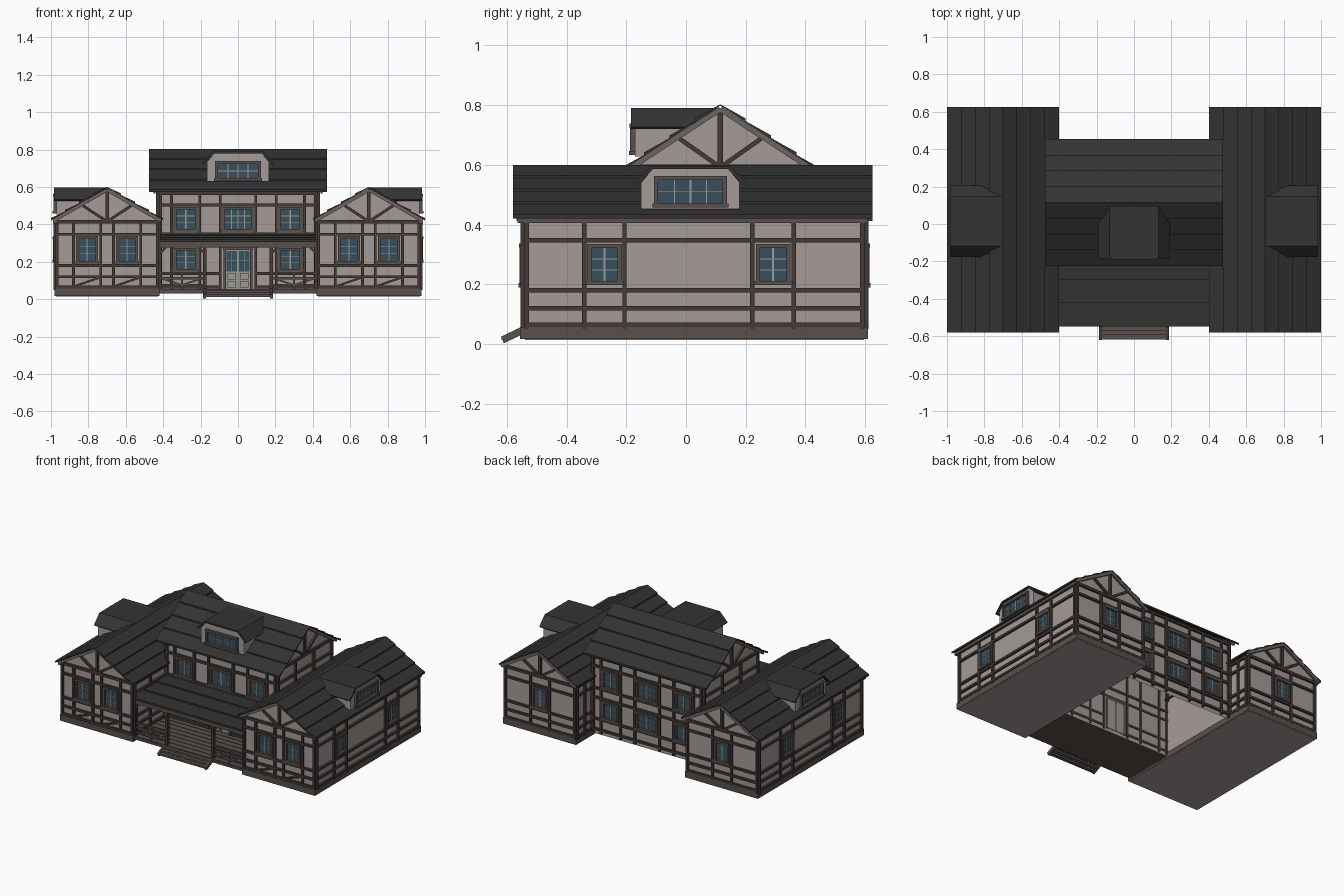
import bpy, bmesh
from mathutils import Matrix, Vector

cube = bpy.data.objects.get("Cube")
if cube:
    bpy.data.objects.remove(cube, do_unlink=True)

COLORS = {
    "plaster": (0.37, 0.33, 0.31),
    "dark_timber": (0.055, 0.042, 0.036),
    "brown_trim": (0.1, 0.079, 0.071),
    "gable_trim": (0.15, 0.125, 0.115),
    "roof_slate": (0.033, 0.033, 0.034),
    "window_glass": (0.039, 0.08, 0.112),
    "pale_paint": (0.33, 0.325, 0.305),
}
MATS = {}
for mat_name, rgb in COLORS.items():
    m = bpy.data.materials.new(mat_name)
    m.use_nodes = True
    m.diffuse_color = (*rgb, 1)
    bsdf = m.node_tree.nodes["Principled BSDF"]
    bsdf.inputs["Base Color"].default_value = (*rgb, 1)
    bsdf.inputs["Roughness"].default_value = 0.9
    MATS[mat_name] = m

PARTS = {}  # (object name, material) -> bmesh


def frame(origin, u, n):
    """Facade frame: u runs along the wall, z is up, n points outward."""
    cols = [Vector(u), Vector((0, 0, 1)), Vector(n), Vector(origin)]
    return Matrix([[c[i] for c in cols] for i in range(3)] + [[0, 0, 0, 1]])


def prism(part, F, pts, d0, d1, open_edge=None):
    if part not in PARTS:
        PARTS[part] = bmesh.new()
    bm = PARTS[part]
    a, b = [[bm.verts.new(F @ Vector((u, z, d))) for u, z in pts] for d in (d0, d1)]
    faces = [bm.faces.new(a), bm.faces.new(b)]
    for i in range(len(pts)):
        if i != open_edge:
            j = (i + 1) % len(pts)
            faces.append(bm.faces.new((a[i], a[j], b[j], b[i])))
    bmesh.ops.recalc_face_normals(bm, faces=faces)


def rect(part, F, u0, u1, z0, z1, d0, d1):
    prism(part, F, [(u0, z0), (u1, z0), (u1, z1), (u0, z1)], d0, d1)


def beam(part, F, a, b, w=0.015, d0=-0.004, d1=0.014):
    a, b = Vector(a), Vector(b)
    side = (b - a).normalized().orthogonal() * w / 2
    prism(part, F, [a - side, b - side, b + side, a + side], d0, d1)


def posts(part, F, us, z0, z1):
    for u in us:
        beam(part, F, (u, z0), (u, z1))


def rails(part, F, zs, u0, u1):
    for z in zs:
        beam(part, F, (u0, z), (u1, z))


def window(F, u, z0, z1, half, cols=2, rows=3):
    fr, gl, bars = ("window_frames", "brown_trim"), ("window_panes", "window_glass"), ("window_bars", "pale_paint")
    w = 0.014
    rect(gl, F, u - half + w, u + half - w, z0 + w, z1 - w, 0.001, 0.004)
    for s in (-1, 1):
        beam(fr, F, (u + s * (half - w / 2), z0), (u + s * (half - w / 2), z1), w, 0.001, 0.017)
    beam(fr, F, (u - half - 0.006, z0 + w / 2), (u + half + 0.006, z0 + w / 2), w, 0.001, 0.021)
    beam(fr, F, (u - half, z1 - w / 2), (u + half, z1 - w / 2), w, 0.001, 0.019)
    for i in range(1, cols):
        x = u + (2 * i / cols - 1) * (half - w)
        beam(bars, F, (x, z0 + w), (x, z1 - w), 0.007 if i * 2 == cols else 0.004, 0.002, 0.009)
    for i in range(1, rows):
        z = z0 + w + (z1 - z0 - 2 * w) * i / rows
        beam(bars, F, (u - half + w, z), (u + half - w, z), 0.003, 0.002, 0.007)


def course_slope(part, F, top, end, d0, d1, n=4):
    """Overlapping courses of slate from the ridge down to the eave."""
    top, end = Vector(top), Vector(end)
    up, down = Vector((0, 0.009)), Vector((0, -0.004))
    for i in range(n):
        a, b = top.lerp(end, i / n), top.lerp(end, (i + 1) / n)
        prism(part, F, [a, b + up, b + down, a + down], d0, d1)


def gable(F, half, tie, apex, slope, t=0.43):
    tim = ("gable_timbers", "dark_timber")
    beam(tim, F, (-half * 0.9, tie), (half * 0.9, tie), 0.018)
    beam(tim, F, (0, tie), (0, apex - 0.03), 0.018)
    for s in (-1, 1):
        beam(tim, F, (0, tie), (s * half * t, apex - half * t * slope - 0.025))
        beam(("bargeboards", "gable_trim"), F, (0, apex - 0.016),
             (s * half * 0.96, apex - half * 0.96 * slope - 0.013), 0.018, 0.015, 0.027)


def dormer(F, z0, z1):
    wall, roof = ("dormer_walls", "plaster"), ("dormer_roofs", "roof_slate")
    z = z0 - 0.005
    prism(wall, F, [(-.165, z), (.165, z), (.165, .735), (.125, .782), (-.125, .782), (-.165, .735)], -0.26, 0)
    rect(roof, F, -0.132, 0.132, 0.78, 0.79, -0.275, 0.014)
    for s in (-1, 1):
        prism(roof, F, [(s * .132, .79), (s * .192, .727), (s * .185, .72), (s * .125, .78)], -0.275, 0.014)
    window(F, 0, z0, z1, 0.122, 4, 2)


# Two side wings
wing_tim = ("wing_timbers", "dark_timber")
LEVELS = (0.065, 0.12, 0.18, 0.347)
for s in (-1, 1):
    front = frame((s * 0.7, -0.54, 0), (1, 0, 0), (0, -1, 0))
    back = frame((s * 0.7, 0.597, 0), (1, 0, 0), (0, 1, 0))
    outer = frame((s * 0.972, 0, 0), (0, 1, 0), (s, 0, 0))
    inner = frame((s * 0.428, 0, 0), (0, 1, 0), (-s, 0, 0))
    prism(("wing_walls", "plaster"), front,
          [(-.272, .014), (.272, .014), (.272, .432), (0, .59), (-.272, .432)], -1.137, 0)
    rect(("wing_plinths", "brown_trim"), front, -0.281, 0.281, 0.016, 0.057, -1.15, 0.016)
    # Plaster soffit under the plinth
    rect(("wing_walls", "plaster"), front, -0.28, 0.28, 0.0145, 0.0155, -1.149, 0.015)
    for e in (-1, 1):
        course_slope(("wing_roofs", "roof_slate"), front, (0, 0.6), (e * 0.3, 0.425), -1.165, 0.04)
    for F in (front, back):
        gable(F, 0.3, 0.415, 0.6, 0.583)
        rails(wing_tim, F, LEVELS, -0.272, 0.272)
        posts(wing_tim, F, (-0.268, 0.268), 0.05, 0.42)
    # Front wall: a pair of windows with braces below
    for u in (-0.107, 0.107):
        window(front, u, 0.19, 0.337, 0.058)
        posts(wing_tim, front, (u - 0.073, u + 0.073), 0.05, 0.41)
        beam(wing_tim, front, (u - 0.065, 0.07), (u + 0.065, 0.115), 0.011)
    window(back, 0, 0.19, 0.337, 0.058)
    posts(wing_tim, back, (-0.073, 0.073), 0.05, 0.41)
    # Outer wall
    rails(wing_tim, outer, LEVELS, -0.54, 0.597)
    posts(wing_tim, outer, (-0.533, -0.341, -0.206, 0.222, 0.361, 0.59), 0.05, 0.41)
    for u in (-0.273, 0.292):
        window(outer, u, 0.197, 0.335, 0.058)
    rect(("eave_boards", "brown_trim"), outer, -0.565, 0.61, 0.405, 0.424, -0.006, 0.017)
    # Inner wall, only where it stands free of the middle block
    for u0, u1 in ((-0.54, -0.18), (0.42, 0.597)):
        rails(wing_tim, inner, LEVELS + (0.41,), u0, u1)
        posts(wing_tim, inner, (u0 + 0.008, (u0 + u1) / 2, u1 - 0.008), 0.05, 0.41)
    dormer(frame((s * 0.97, 0.015, -0.194), (0, 1, 0), (s, 0, 0)), 0.651, 0.757)

# Middle block, open underneath
side = frame((0.425, 0.115, 0), (0, 1, 0), (1, 0, 0))
prism(("main_walls", "plaster"), side,
      [(-.295, .03), (.305, .03), (.305, .585), (0, .79), (-.295, .585)], -0.85, 0, open_edge=0)
for e in (-1, 1):
    course_slope(("main_roof", "roof_slate"), side, (0, 0.803), (e * 0.34, 0.577), -0.9, 0.05)
main_tim = ("main_timbers", "dark_timber")
for s in (-1, 1):
    F = frame((s * 0.425, 0.115, 0), (0, 1, 0), (s, 0, 0))
    gable(F, 0.34, 0.592, 0.803, 0.665, 0.4)
    rails(main_tim, F, (0.5,), -0.295, 0.305)
    posts(main_tim, F, (-0.288, -0.1, 0.1, 0.298), 0.42, 0.59)

main_front = frame((0, -0.18, 0), (1, 0, 0), (0, -1, 0))
main_back = frame((0, 0.42, 0), (1, 0, 0), (0, 1, 0))
for F in (main_front, main_back):
    rails(main_tim, F, (0.285, 0.35, 0.503, 0.565), -0.425, 0.425)
    posts(main_tim, F, (-0.415, -0.355, -0.205, -0.095, 0.095, 0.205, 0.355, 0.415), 0.04, 0.57)
    window(F, 0, 0.362, 0.493, 0.083, 4)
    for s in (-1, 1):
        rails(main_tim, F, (0.065, 0.138), s * 0.095, s * 0.425)
        for z0, z1 in ((0.148, 0.275), (0.362, 0.493)):
            window(F, s * 0.28, z0, z1, 0.064)
rails(main_tim, main_back, (0.065, 0.138), -0.095, 0.095)
window(main_back, 0, 0.148, 0.275, 0.083, 4)
dormer(frame((0, -0.17, 0), (1, 0, 0), (0, -1, 0)), 0.633, 0.738)

# Double front door: pale leaves with glass above
leaf, trim = ("door_leaves", "pale_paint"), ("door_frame", "brown_trim")
for s in (-1, 1):
    rect(leaf, main_front, s * 0.002, s * 0.064, 0.055, 0.262, -0.004, 0.004)
    rect(("door_glass", "window_glass"), main_front, s * 0.006, s * 0.061, 0.148, 0.258, 0.001, 0.007)
    beam(leaf, main_front, (s * 0.034, 0.15), (s * 0.034, 0.255), 0.003, 0.002, 0.01)
    beam(leaf, main_front, (s * 0.007, 0.205), (s * 0.06, 0.205), 0.003, 0.002, 0.01)
    for z in (0.062, 0.105):
        rect(leaf, main_front, s * 0.01, s * 0.057, z, z + 0.036, 0, 0.013)
    beam(trim, main_front, (s * 0.071, 0.05), (s * 0.071, 0.275), 0.015, -0.004, 0.018)
beam(trim, main_front, (-0.079, 0.27), (0.079, 0.27), 0.016, -0.004, 0.018)

# Porch: planked floor, lean-to roof, beam, posts, railings
porch = frame((0, -0.535, 0), (1, 0, 0), (0, -1, 0))
floor = ("porch_floor", "brown_trim")
rect(floor, porch, -0.43, 0.43, 0.03, 0.045, -0.355, 0.008)
for i in range(8):
    d = -0.355 + i * 0.0456
    rect(floor, porch, -0.43, 0.43, 0.045, 0.054, d, d + 0.041)
lean = frame((0, 0, 0), (0, 1, 0), (1, 0, 0))
course_slope(("porch_roof", "roof_slate"), lean, (-0.175, 0.345), (-0.548, 0.31), -0.43, 0.43, 3)
rect(("porch_beam", "brown_trim"), porch, -0.43, 0.43, 0.276, 0.307, -0.02, 0)
post, rail = ("porch_posts", "dark_timber"), ("porch_railings", "brown_trim")
for s in (-1, 1):
    for u in (0.178, 0.418):
        beam(post, porch, (s * u, 0.05), (s * u, 0.28), 0.02, -0.02, 0)
        out = -1 if u > 0.3 else 1
        beam(post, porch, (s * u, 0.245), (s * (u + out * 0.035), 0.28), 0.012, -0.016, -0.004)
    for z in (0.14, 0.112, 0.075):
        beam(rail, porch, (s * 0.18, z), (s * 0.42, z), 0.011, -0.015, -0.004)
    beam(rail, porch, (s * 0.3, 0.05), (s * 0.3, 0.14), 0.012, -0.015, -0.004)
    for u in (0.19, 0.41):
        beam(rail, porch, (s * u, 0.112), (s * 0.3, 0.075), 0.009, -0.014, -0.005)

# Entrance steps: sloping stringers carrying treads
for s in (-1, 1):
    F = frame((s * 0.18, 0, 0), (0, 1, 0), (s, 0, 0))
    beam(("step_stringers", "brown_trim"), F, (-0.615, 0.0135), (-0.545, 0.047), 0.024, -0.008, 0.008)
for i in range(3):
    F = frame((0, -0.557 - i * 0.0245, 0), (1, 0, 0), (0, -1, 0))
    z = 0.05 - i * 0.0125
    rect(("step_treads", "brown_trim"), F, -0.188, 0.188, z - 0.012, z, -0.0125, 0.0125)

# Turn every collected part into an object
for (name, mat), bm in PARTS.items():
    mesh = bpy.data.meshes.new(name)
    bm.to_mesh(mesh)
    bm.free()
    mesh.materials.append(MATS[mat])
    bpy.context.scene.collection.objects.link(bpy.data.objects.new(name, mesh))
